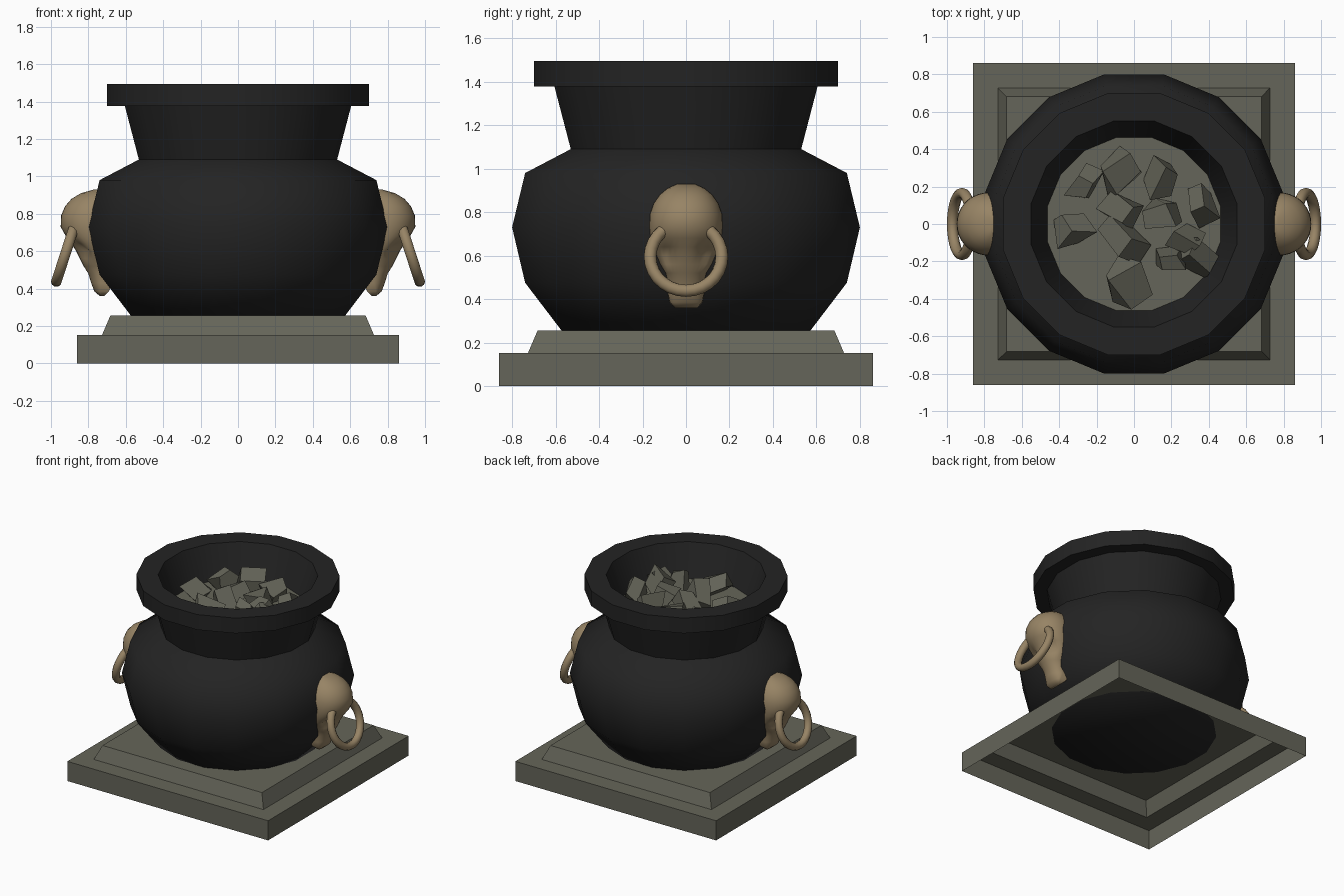
import bpy, bmesh, math, random
from mathutils import Matrix, Vector, Euler

if "Cube" in bpy.data.objects:
    bpy.data.objects.remove(bpy.data.objects["Cube"])

random.seed(4)


def material(name, rgb):
    m = bpy.data.materials.new(name)
    m.diffuse_color = (*rgb, 1)
    m.use_nodes = True
    m.node_tree.nodes["Principled BSDF"].inputs["Base Color"].default_value = m.diffuse_color
    return m


BLACK = material("black_iron", (0.017, 0.017, 0.017))
STONE = material("grey_stone", (0.13, 0.13, 0.10))
BRASS = material("dull_brass", (0.31, 0.23, 0.13))


def make(name, verts, faces, mat, smooth=None):
    me = bpy.data.meshes.new(name)
    me.from_pydata(verts, [], faces)
    me.materials.append(mat)
    ob = bpy.data.objects.new(name, me)
    bpy.context.collection.objects.link(ob)
    bpy.ops.object.select_all(action='DESELECT')
    ob.select_set(True)
    bpy.context.view_layer.objects.active = ob
    if smooth:
        bpy.ops.object.shade_smooth_by_angle(angle=math.radians(smooth))
    return ob


def lathe(name, profile, n, mat, smooth=None, cap_first=False, cap_last=False):
    """Spin (flat-to-flat radius, z) points into n sides, flats on the axes."""
    verts, faces = [], []
    for r, z in profile:
        r /= math.cos(math.pi / n)
        for j in range(n):
            a = 2 * math.pi * (j + 0.5) / n
            verts.append((r * math.cos(a), r * math.sin(a), z))
    for i in range(len(profile) - 1):
        for j in range(n):
            k = (j + 1) % n
            faces.append((i * n + j, i * n + k, (i + 1) * n + k, (i + 1) * n + j))
    if cap_first:
        faces.append(tuple(reversed(range(n))))
    if cap_last:
        s = (len(profile) - 1) * n
        faces.append(tuple(range(s, s + n)))
    return make(name, verts, faces, mat, smooth)


def mirror_x(ob):
    m = ob.modifiers.new("mirror", 'MIRROR')
    m.use_mirror_merge = False


# Stepped square plinth, hollow underneath
lathe("plinth", [(0.86, 0), (0.86, 0.152), (0.727, 0.152), (0.683, 0.255)], 4, STONE, cap_last=True)

# Sixteen-sided pot with collar, rim and inner wall
lathe("pot", [(0.57, 0.252), (0.74, 0.475), (0.80, 0.73), (0.74, 0.98), (0.53, 1.09),
              (0.605, 1.377), (0.70, 1.377), (0.70, 1.495), (0.55, 1.495), (0.46, 1.24)],
      16, BLACK, smooth=60, cap_first=True)

# Bed inside the pot, with loose broken lumps
lathe("coal_bed", [(0.465, 1.25)], 16, STONE, cap_last=True)

LUMPS = [(-.27, .22, .13), (-.08, .28, .20), (.15, .24, .15), (-.06, .09, .15),
         (.16, .05, .14), (.35, .10, .14), (-.34, -.03, .18), (-.05, -.09, .20),
         (.28, -.08, .14), (.19, -.19, .14), (.34, -.18, .15), (-.05, -.31, .20)]
bm = bmesh.new()
for x, y, s in LUMPS:
    rot = Euler((random.uniform(-.6, .6), random.uniform(-.6, .6), random.uniform(0, 3))).to_matrix().to_4x4()
    h = 0.15 if math.hypot(x, y) < 0.3 else 0.12
    mat = Matrix.Translation((x, y, 1.25 + h * 0.5)) @ rot @ Matrix.Diagonal((s, s * 0.75, h, 1))
    for v in bmesh.ops.create_cube(bm, size=1, matrix=mat)['verts']:
        v.co += Vector([random.uniform(-.2, .2) * s for _ in range(3)])
me = bpy.data.meshes.new("coal_lumps")
bm.to_mesh(me)
bm.free()
me.materials.append(STONE)
bpy.context.collection.objects.link(bpy.data.objects.new("coal_lumps", me))

# Mask on each side: rows of (z, front x, half width, back x)
ROWS = [(.36, .738, .05, .715), (.385, .768, .075, .69), (.43, .785, .085, .67),
        (.48, .80, .085, .68), (.52, .825, .095, .69), (.56, .845, .12, .70),
        (.60, .865, .14, .70), (.64, .89, .155, .72), (.68, .92, .165, .72),
        (.73, .948, .17, .72), (.79, .946, .168, .72), (.84, .925, .15, .72),
        (.88, .89, .122, .72), (.91, .84, .085, .72), (.93, .77, .04, .72)]
N = 19
verts, faces = [], []
for z, xf, w, xb in ROWS:
    front_start = min(xb + 0.04, xf - 0.01)
    for j in range(N):
        a = -math.pi / 2 + math.pi * j / (N - 1)
        y = w * math.sin(a)
        x = front_start + (xf - front_start) * math.cos(a) ** 0.9 if 0 < j < N - 1 else xb
        # Eye hollows
        x -= 0.045 * math.exp(-((abs(y) - 0.09) ** 2 + (z - 0.61) ** 2) / 0.0012) * (0 < j < N - 1)
        verts.append((x, y, z))
for i in range(len(ROWS) - 1):
    for j in range(N):
        k = (j + 1) % N
        faces.append((i * N + j, i * N + k, (i + 1) * N + k, (i + 1) * N + j))
faces += [tuple(reversed(range(N))), tuple(range((len(ROWS) - 1) * N, len(ROWS) * N))]
mirror_x(make("side_mask", verts, faces, BRASS, smooth=50))

# Hanging ring through each mask
bpy.ops.mesh.primitive_torus_add(major_radius=0.165, minor_radius=0.029, major_segments=28,
                                 minor_segments=10, location=(0.92, 0, 0.595),
                                 rotation=(0, math.radians(72), 0))
ring = bpy.context.object
ring.name = "handle_ring"
bpy.ops.object.transform_apply(location=True, rotation=True, scale=True)
ring.data.materials.append(BRASS)
bpy.ops.object.shade_smooth_by_angle(angle=math.radians(50))
mirror_x(ring)
